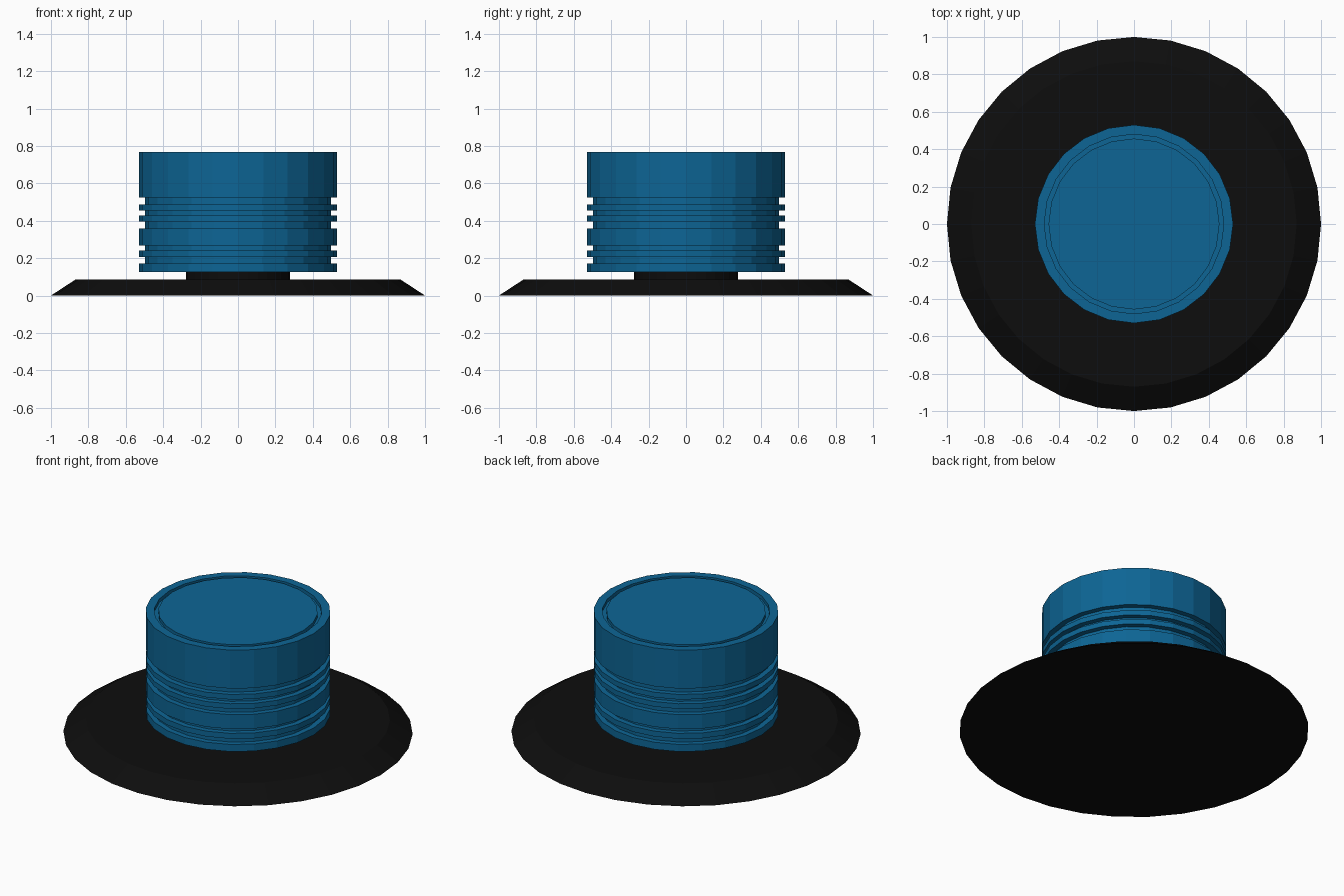
import bpy, bmesh
from math import cos, sin, tau

if "Cube" in bpy.data.objects:
    bpy.data.objects.remove(bpy.data.objects["Cube"])


def material(name, color):
    m = bpy.data.materials.new(name)
    m.diffuse_color = (*color, 1)
    m.use_nodes = True
    m.node_tree.nodes["Principled BSDF"].inputs["Base Color"].default_value = m.diffuse_color
    return m


def lathe(name, profile, sides, mat):
    """Revolve an (r, z) profile around z and cap both ends, flat shaded."""
    bm = bmesh.new()
    rings = [[bm.verts.new((r * cos(tau * i / sides), r * sin(tau * i / sides), z))
              for i in range(sides)] for r, z in profile]
    for a, b in zip(rings, rings[1:]):
        for i in range(sides):
            j = (i + 1) % sides
            bm.faces.new((a[i], a[j], b[j], b[i]))
    bm.faces.new(rings[0][::-1])
    bm.faces.new(rings[-1])
    bmesh.ops.recalc_face_normals(bm, faces=bm.faces)
    mesh = bpy.data.meshes.new(name)
    bm.to_mesh(mesh)
    bm.free()
    mesh.materials.append(mat)
    obj = bpy.data.objects.new(name, mesh)
    bpy.context.collection.objects.link(obj)
    return obj


black = material("black", (0.004, 0.004, 0.004))
blue = material("blue", (0.004, 0.13, 0.30))

# Bevelled base plate
lathe("base_plate", [(1.0, 0), (0.87, 0.085)], 32, black)

# Neck between plate and knob
lathe("neck", [(0.277, 0.08), (0.277, 0.135)], 32, black)

# Knob body: full-radius bands separated by grooves
R, GROOVE = 0.53, 0.497
bands = [(0.126, 0.171), (0.207, 0.241), (0.268, 0.359),
         (0.396, 0.428), (0.455, 0.487), (0.524, 0.767)]
profile = []
for k, (lo, hi) in enumerate(bands):
    if k:
        profile.append((GROOVE, lo))
    profile += [(R, lo), (R, hi)]
    if k < len(bands) - 1:
        profile.append((GROOVE, hi))

# Thin ring groove in the top face
profile += [(0.48, 0.767), (0.48, 0.745), (0.457, 0.745), (0.457, 0.767)]
lathe("knob", profile, 24, blue)
